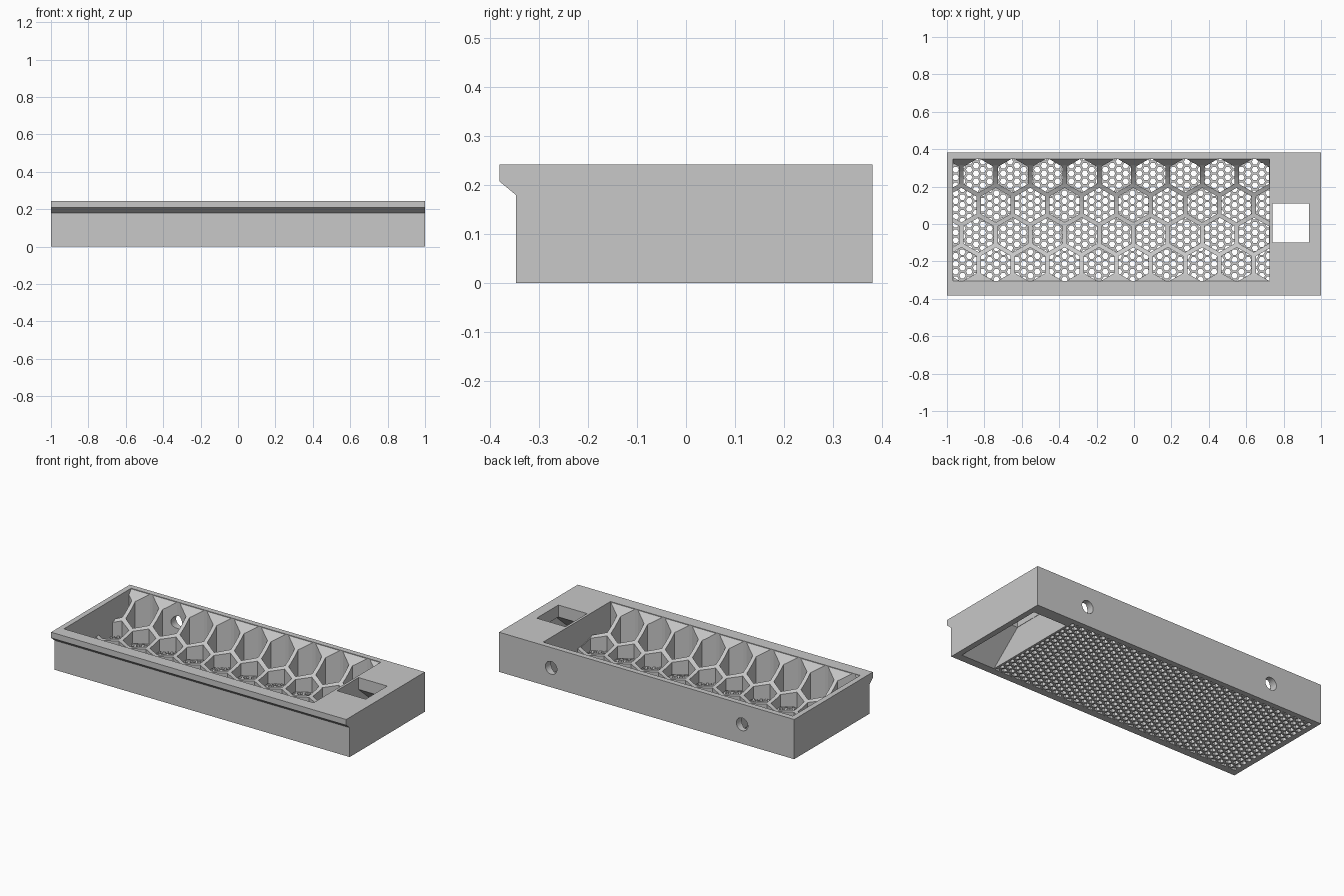
import bpy, bmesh, math
from mathutils import Vector, Matrix

cube = bpy.data.objects.get("Cube")
if cube:
    bpy.data.objects.remove(cube, do_unlink=True)

grey = bpy.data.materials.new("plain grey")
grey.use_nodes = True
grey.diffuse_color = (0.58, 0.58, 0.58, 1)
grey.node_tree.nodes["Principled BSDF"].inputs["Base Color"].default_value = grey.diffuse_color

# Cavity limits
X0, X1, Y0, Y1 = -0.967, 0.725, -0.304, 0.347


def finish(bm, name, helper=False):
    bmesh.ops.recalc_face_normals(bm, faces=bm.faces[:])
    mesh = bpy.data.meshes.new(name)
    bm.to_mesh(mesh)
    bm.free()
    mesh.materials.append(grey)
    ob = bpy.data.objects.new(name, mesh)
    bpy.context.collection.objects.link(ob)
    if helper:
        ob.hide_render = True
        ob.hide_viewport = True
        ob.display_type = 'WIRE'
    return ob


def prism(name, profile, x0, x1, helper=False):
    """Side profile of (y, z) points stretched along x."""
    bm = bmesh.new()
    face = bm.faces.new([bm.verts.new((x0, y, z)) for y, z in profile])
    new = bmesh.ops.extrude_face_region(bm, geom=[face], use_keep_orig=True)["geom"]
    verts = [v for v in new if isinstance(v, bmesh.types.BMVert)]
    bmesh.ops.translate(bm, vec=(x1 - x0, 0, 0), verts=verts)
    return finish(bm, name, helper)


def rect(y0, y1, z0, z1):
    return [(y0, z0), (y1, z0), (y1, z1), (y0, z1)]


def cut(ob, cutter):
    mod = ob.modifiers.new("cut", 'BOOLEAN')
    mod.operation = 'DIFFERENCE'
    mod.solver = 'EXACT'
    mod.object = cutter


def lattice(name, pitch, wall, origin, cols, rows, base, top, swap=False,
            solid_rows=(), slices=0):
    """Hexagon rings tiled in a plane, clipped to the cavity, raised to top(y)."""
    bm = bmesh.new()
    corner = [(math.sin(a), math.cos(a)) for a in (math.radians(60 * i) for i in range(6))]
    outer = pitch / math.sqrt(3)
    inner = outer * (pitch - wall) / pitch

    def vert(c, k, r):
        u, v = c[0] + corner[k][0] * r, c[1] + corner[k][1] * r
        return bm.verts.new((v, u, base) if swap else (u, v, base))

    for r in range(rows):
        for i in range(cols):
            c = (origin[0] + (i + r % 2 / 2) * pitch,
                 origin[1] + r * pitch * math.sqrt(3) / 2)
            ring = [vert(c, k, outer) for k in range(6)]
            if r in solid_rows:
                bm.faces.new(ring)
                continue
            hole = [vert(c, k, inner) for k in range(6)]
            for k in range(6):
                n = (k + 1) % 6
                bm.faces.new((ring[k], ring[n], hole[n], hole[k]))
    bmesh.ops.remove_doubles(bm, verts=bm.verts[:], dist=0.0005)

    def slice_at(co, no, clear):
        bmesh.ops.bisect_plane(bm, geom=bm.verts[:] + bm.edges[:] + bm.faces[:],
                               dist=1e-5, plane_co=co, plane_no=no, clear_outer=clear)

    for co, no in (((X0, 0, 0), (-1, 0, 0)), ((X1, 0, 0), (1, 0, 0)),
                   ((0, Y0, 0), (0, -1, 0)), ((0, Y1, 0), (0, 1, 0))):
        slice_at(co, no, True)
    for s in range(1, slices):
        slice_at((0, Y0 + (Y1 - Y0) * s / slices, 0), (0, 1, 0), False)

    new = bmesh.ops.extrude_face_region(bm, geom=bm.faces[:], use_keep_orig=True)["geom"]
    for v in new:
        if isinstance(v, bmesh.types.BMVert):
            v.co.z = top(v.co.y)
    return finish(bm, name)


# Main body with the overhanging front lip
body = prism("tray_body", [(-0.347, 0), (0.381, 0), (0.381, 0.243), (-0.381, 0.243),
                           (-0.381, 0.208), (-0.347, 0.18)], -1, 1)

# Large cavity, square opening and the flared chamber under it
cut(body, prism("cavity_cutter", rect(Y0, Y1, -0.1, 0.4), X0, X1, True))
cut(body, prism("square_cutter", rect(-0.1, 0.11, 0.1, 0.4), 0.74, 0.935, True))
cut(body, prism("chamber_cutter", [(-0.31, -0.01), (0.32, -0.01), (0.11, 0.17),
                                   (-0.1, 0.17)], 0.738, 0.965, True))

# Perforated floor
lattice("perforated_floor", 0.042, 0.012, (-0.36, -0.99), 18, 49, 0.0,
        lambda y: 0.02, swap=True)

# Honeycomb dividers with a scooped top
MID, RADIUS, CENTRE = (Y0 + Y1) / 2, 0.405, 0.48
dividers = lattice("honeycomb_dividers", 0.184, 0.024, (-1.015, -0.377), 11, 6, 0.02,
                   lambda y: CENTRE - math.sqrt(RADIUS ** 2 - (y - MID) ** 2),
                   solid_rows=(0, 5), slices=20)

# Round holes through the back wall
for side, x in (("left", 0.647), ("right", -0.647)):
    bm = bmesh.new()
    bmesh.ops.create_cone(bm, cap_ends=True, segments=32, radius1=0.039, radius2=0.039,
                          depth=0.14, matrix=Matrix.Translation(Vector((x, 0.36, 0.119)))
                          @ Matrix.Rotation(math.pi / 2, 4, 'X'))
    drill = finish(bm, side + "_hole_cutter", True)
    cut(body, drill)
    cut(dividers, drill)
